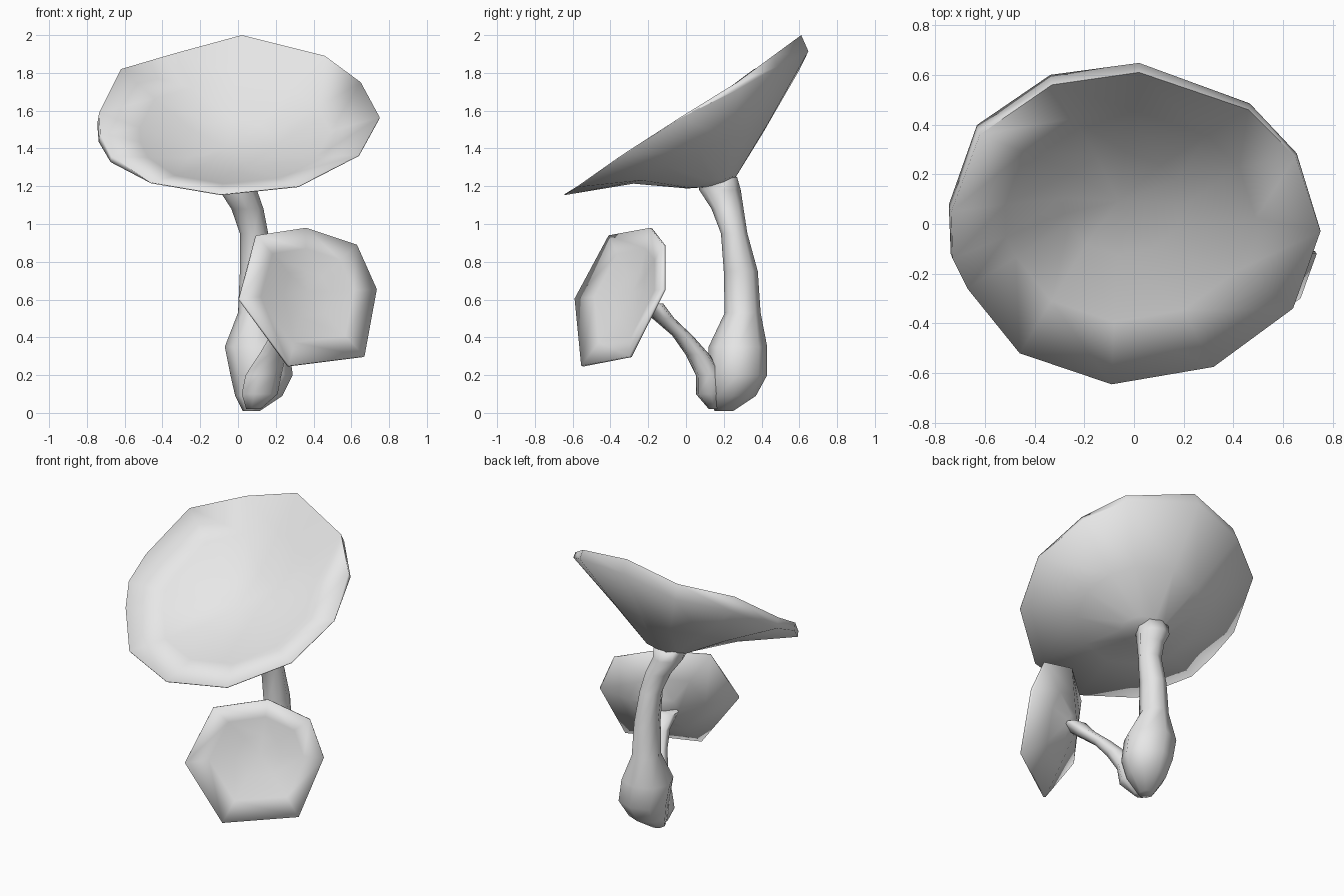
import bpy
import math
from mathutils import Vector

cube = bpy.data.objects.get("Cube")
if cube:
    bpy.data.objects.remove(cube, do_unlink=True)

grey = bpy.data.materials.new("pale_grey")
grey.use_nodes = True
colour = (0.8, 0.8, 0.8, 1)
grey.diffuse_color = colour
grey.node_tree.nodes["Principled BSDF"].inputs["Base Color"].default_value = colour


def loft(name, rings, start, end, smooth_angle):
    """Skin a list of equal rings and close both ends with a fan."""
    n = len(rings[0])
    verts = [p for ring in rings for p in ring] + [start, end]
    first, last = len(verts) - 2, len(verts) - 1
    base = n * (len(rings) - 1)
    faces = []
    for i in range(n):
        j = (i + 1) % n
        faces.append((first, i, j))
        faces.append((last, base + j, base + i))
        for k in range(0, base, n):
            faces.append((k + i, k + n + i, k + n + j, k + j))
    mesh = bpy.data.meshes.new(name)
    mesh.from_pydata(verts, [], faces)
    mesh.materials.append(grey)
    obj = bpy.data.objects.new(name, mesh)
    bpy.context.collection.objects.link(obj)
    bpy.ops.object.select_all(action='DESELECT')
    obj.select_set(True)
    bpy.context.view_layer.objects.active = obj
    bpy.ops.object.mode_set(mode='EDIT')
    bpy.ops.mesh.select_all(action='SELECT')
    bpy.ops.mesh.normals_make_consistent(inside=False)
    bpy.ops.object.mode_set(mode='OBJECT')
    bpy.ops.object.shade_smooth_by_angle(angle=math.radians(smooth_angle))


def shrink(ring, target, scale, push=Vector()):
    return [target.lerp(p, scale) + push for p in ring]


def tilt(ring, amount):
    """Lower the back of a ring and lift its front."""
    return [p - Vector((0, 0, amount * p.y)) for p in ring]


def cap(name, rim, lip, apex, axis, depth, lean):
    """Dished cap: hollow top, rim, hanging lip and a cone down to the stem."""
    rim = [Vector(p) for p in rim]
    middle = sum(rim, Vector()) / len(rim)
    outer = [p + lip(p) for p in rim]
    rings = [
        shrink(rim, middle, 0.33, -axis * depth),
        shrink(rim, middle, 0.68, -axis * depth * 0.5),
        rim,
        outer,
        tilt(shrink(outer, apex, 0.55), lean * 0.42),
        tilt(shrink(outer, apex, 0.2), lean),
    ]
    loft(name, rings, middle - axis * depth * 1.1, apex, 110)


def stem(name, stations, sides):
    """Stem from stations of (x, y, z, x radius, y radius)."""
    rings = []
    for x, y, z, rx, ry in stations:
        turn = [2 * math.pi * i / sides for i in range(sides)]
        rings.append([Vector((x + rx * math.cos(a), y + ry * math.sin(a), z))
                      for a in turn])
    ends = [sum(r, Vector()) / sides for r in (rings[0], rings[-1])]
    loft(name, rings, ends[0], ends[1], 80)


# Large tilted cap, with a lip that is deepest at the back and right
large_rim = [
    (.02, .61, 2.0), (-.33, .56, 1.905), (-.62, .36, 1.82),
    (-.735, .05, 1.59), (-.73, -.14, 1.48), (-.67, -.26, 1.36),
    (-.46, -.52, 1.22), (-.09, -.645, 1.157), (.32, -.575, 1.2),
    (.64, -.34, 1.365), (.75, -.03, 1.565), (.65, .27, 1.75), (.46, .46, 1.89)]


def large_lip(p):
    w = min(1, max(0.05, 0.35 + p.y - 0.4 * p.x))
    return Vector((0.02 * p.x, 0.04, -0.09)) * w


cap("large_cap", large_rim, large_lip, Vector((.05, .17, 1.2)),
    Vector((0, -.56, .83)), 0.175, 0.34)

# Small cap, turned to face forwards
small_rim = [
    (.36, -.19, .98), (.10, -.41, .94), (.01, -.59, .605), (.27, -.555, .25),
    (.67, -.30, .30), (.735, -.12, .655), (.63, -.12, .89)]
small_axis = Vector((.524, -.794, .31))
cap("small_cap", small_rim, lambda p: -small_axis * 0.015,
    Vector((.30, -.19, .57)), small_axis, 0.05, 0)

# Large stem with a swollen foot
stem("large_stem", [
    (.07, .20, .01, .045, .05), (.11, .25, .09, .125, .12),
    (.125, .275, .20, .165, .155), (.10, .275, .35, .17, .155),
    (.09, .30, .53, .09, .095), (.09, .29, .75, .08, .09),
    (.085, .255, .95, .075, .07), (.05, .22, 1.08, .085, .085),
    (.0, .18, 1.18, .1, .11), (.0, .17, 1.25, .11, .1)], 8)

# Small stem leaning out from the foot
stem("small_stem", [
    (.08, .15, .02, .04, .03), (.11, .13, .10, .1, .08),
    (.13, .125, .20, .1, .075), (.18, .06, .31, .075, .065),
    (.23, -.02, .41, .065, .055), (.28, -.12, .50, .065, .06),
    (.31, -.20, .58, .1, .08)], 7)
